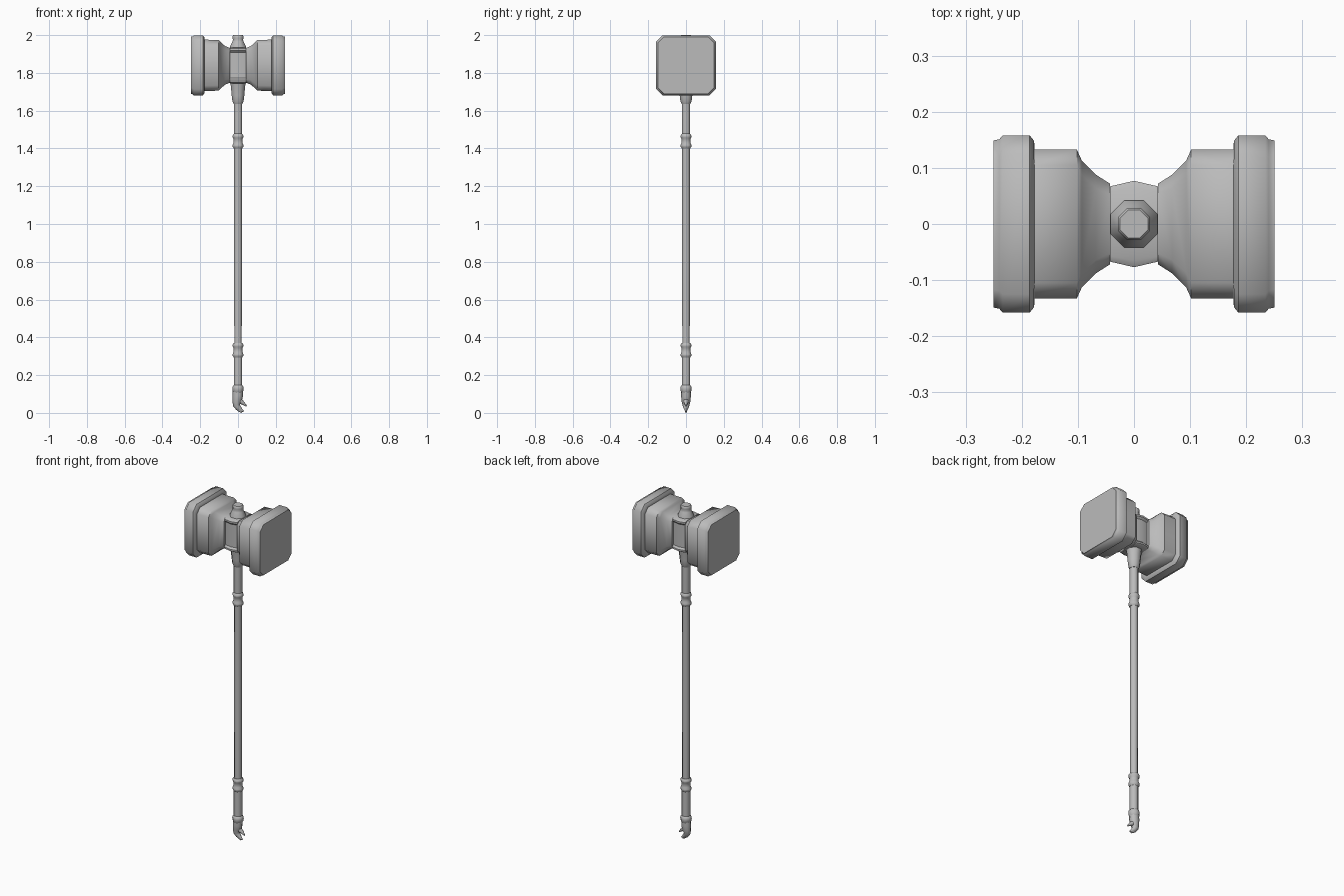
import bpy
import math
from mathutils import Vector

cube = bpy.data.objects.get("Cube")
if cube:
    bpy.data.objects.remove(cube, do_unlink=True)

grey = bpy.data.materials.new("plain grey")
grey.use_nodes = True
colour = (0.5, 0.5, 0.5, 1)
grey.diffuse_color = colour
grey.node_tree.nodes["Principled BSDF"].inputs["Base Color"].default_value = colour


def loft(name, rings, angle=50):
    """Skin a list of equal rings and close both ends."""
    n = len(rings[0])
    verts = [p for ring in rings for p in ring]
    faces = [tuple(range(n))[::-1], tuple(range(len(verts) - n, len(verts)))]
    for r in range(len(rings) - 1):
        for i in range(n):
            a, b = r * n + i, r * n + (i + 1) % n
            faces.append((a, b, b + n, a + n))
    mesh = bpy.data.meshes.new(name)
    mesh.from_pydata(verts, [], faces)
    mesh.materials.append(grey)
    obj = bpy.data.objects.new(name, mesh)
    bpy.context.collection.objects.link(obj)
    bpy.ops.object.select_all(action='DESELECT')
    obj.select_set(True)
    bpy.context.view_layer.objects.active = obj
    # Make every closed part face outwards
    bpy.ops.object.mode_set(mode='EDIT')
    bpy.ops.mesh.select_all(action='SELECT')
    bpy.ops.mesh.normals_make_consistent(inside=False)
    bpy.ops.object.mode_set(mode='OBJECT')
    bpy.ops.object.shade_smooth_by_angle(angle=math.radians(angle))
    return obj


def lathe(name, profile, sides=8):
    turns = [math.tau * (i + 0.5) / sides for i in range(sides)]
    return loft(name, [[(r * math.cos(t), r * math.sin(t), z) for t in turns]
                       for r, z in profile])


def chamfered(x, hy, hz, c):
    """Square section with cut corners, standing across x."""
    corners = [(hy, hz - c), (hy - c, hz), (c - hy, hz), (-hy, hz - c),
               (-hy, c - hz), (c - hy, -hz), (hy - c, -hz), (hy, c - hz)]
    return [(x, y, z + 1.84) for y, z in corners]


def claw(name, path, sides=8):
    """Bent tapering horn in the xz plane; each point is x, z, width, depth."""
    rings = []
    for i, (x, z, w, d) in enumerate(path):
        a, b = path[max(i - 1, 0)], path[min(i + 1, len(path) - 1)]
        along = Vector((b[0] - a[0], 0, b[1] - a[1])).normalized()
        across = Vector((-along.z, 0, along.x))
        rings.append([Vector((x, 0, z)) + across * w * math.cos(t) + Vector((0, d * math.sin(t), 0))
                      for t in (math.tau * k / sides for k in range(sides))])
    return loft(name, rings)


# Hammer blocks, one each side: flared neck, square block, rounded striking cap
head = [(.043, .072, .092, .02), (.068, .088, .102, .024), (.093, .113, .124, .026),
        (.102, .133, .134, .028), (.177, .133, .136, .028), (.178, .148, .148, .03),
        (.186, .158, .159, .033), (.234, .158, .159, .033), (.24, .151, .153, .032),
        (.25, .149, .151, .032)]
for side, label in ((1, "left"), (-1, "right")):
    loft(label + "_hammer_block", [chamfered(side * x, *rest) for x, *rest in head])

# Socket between the blocks, with a rim at top and bottom
rim = [(.043, .067), (0, .077), (-.043, .067), (-.043, -.067), (0, -.077), (.043, -.067)]
levels = [(1.745, .85), (1.752, 1), (1.762, 1), (1.772, .86),
          (1.908, .86), (1.918, 1), (1.928, 1), (1.935, .85)]
loft("head_socket", [[(x, y * s, z) for x, y in rim] for z, s in levels], 35)

# Top finial
lathe("top_finial", [(.046, 1.93), (.045, 1.94), (.032, 1.965), (.029, 1.975),
                     (.031, 1.985), (.031, 1.995), (.027, 2.0)])

# Flared sleeve under the head
lathe("head_sleeve", [(.045, 1.75), (.041, 1.73), (.036, 1.68), (.032, 1.65),
                      (.025, 1.635)])

# Shaft and grip
lathe("shaft", [(.024, 1.75), (.024, 1.46), (.022, 1.43), (.023, .8), (.021, .35)])
lathe("grip", [(.024, .35), (.024, .12)])

# Double-ringed bands
for name, z in (("upper_band", 1.44), ("lower_band", .333)):
    lathe(name, [(.024, z - .04), (.031, z - .03), (.031, z - .022), (.026, z - .012),
                 (.026, z + .012), (.031, z + .02), (.031, z + .028), (.024, z + .038)])
lathe("pommel_band", [(.024, .105), (.03, .115), (.032, .13), (.03, .14), (.024, .147)])

# Hooked pommel with an open beak
claw("pommel_hook", [(0, .13, .027, .025), (-.002, .09, .028, .026), (-.005, .06, .024, .023),
                     (-.008, .04, .019, .018), (.003, .025, .015, .013),
                     (.02, .012, .008, .006), (.03, .008, .003, .003)])
claw("pommel_beak", [(-.005, .08, .02, .02), (.01, .062, .015, .015),
                     (.028, .051, .009, .009), (.045, .036, .003, .003)])
claw("pommel_tip", [(-.005, .035, .012, .012), (.008, .015, .01, .008), (.021, .002, .003, .003)])
